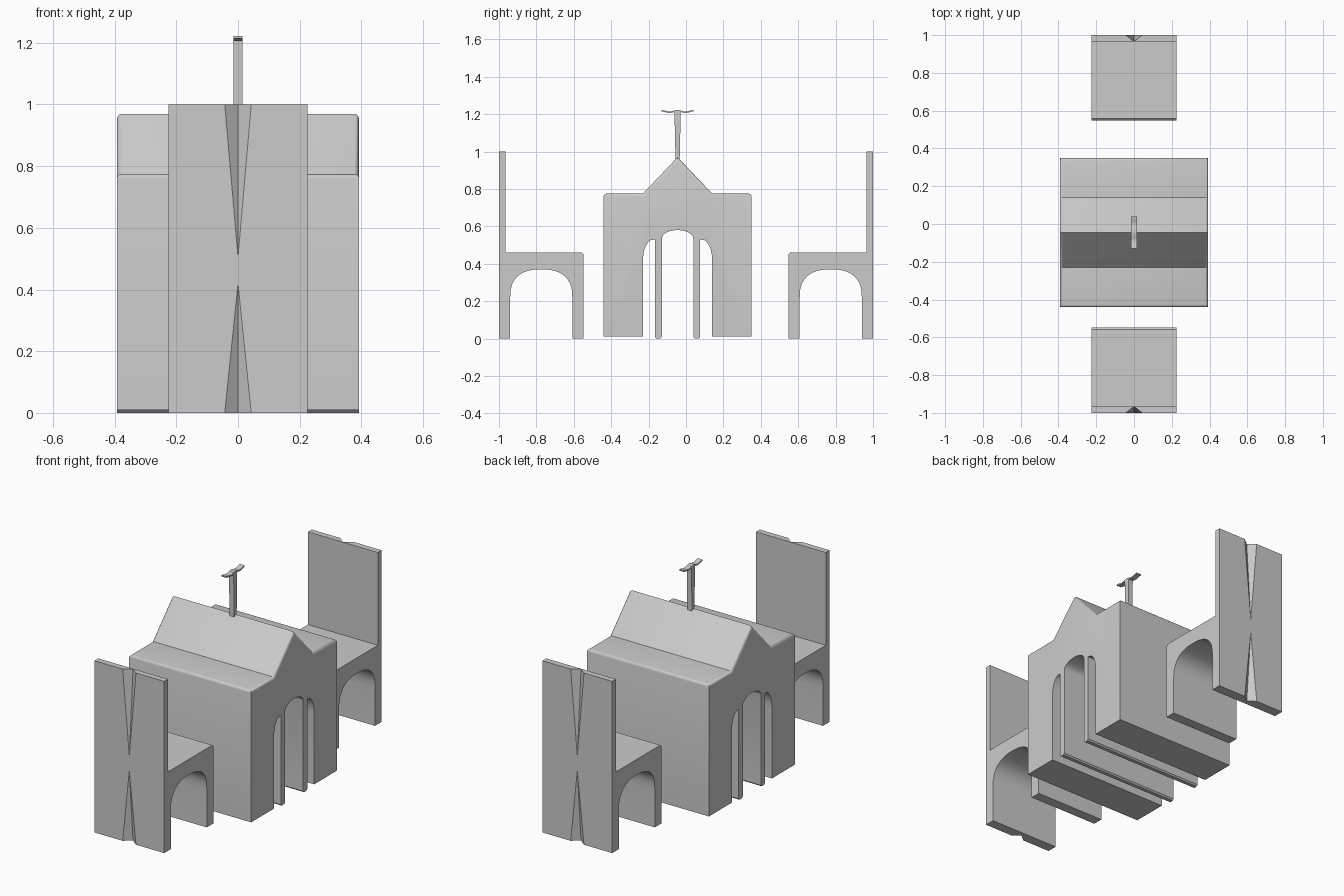
import bpy, bmesh
from math import sin, cos, pi
from mathutils import Vector

cube = bpy.data.objects.get("Cube")
if cube:
    bpy.data.objects.remove(cube)

stone = bpy.data.materials.new("grey_stone")
stone.use_nodes = True
colour = (0.6, 0.6, 0.6, 1)
stone.diffuse_color = colour
stone.node_tree.nodes["Principled BSDF"].inputs["Base Color"].default_value = colour


def finish(bm, name):
    bmesh.ops.recalc_face_normals(bm, faces=bm.faces)
    mesh = bpy.data.meshes.new(name)
    bm.to_mesh(mesh)
    bm.free()
    mesh.materials.append(stone)
    obj = bpy.data.objects.new(name, mesh)
    bpy.context.collection.objects.link(obj)
    return obj


def extrude_profile(name, points, half_width, round_edge=None, radius=0.015):
    """Extrude a (y, z) outline along x, rounding edges chosen by a rule."""
    bm = bmesh.new()
    face = bm.faces.new([bm.verts.new((-half_width, y, z)) for y, z in points])
    geom = bmesh.ops.extrude_face_region(bm, geom=[face])["geom"]
    bmesh.ops.translate(bm, vec=(2 * half_width, 0, 0),
                        verts=[v for v in geom if isinstance(v, bmesh.types.BMVert)])
    if round_edge:
        edges = [e for e in bm.edges if round_edge(e.verts[0].co, e.verts[1].co)]
        bmesh.ops.bevel(bm, geom=edges, offset=radius, segments=3,
                        profile=0.5, affect='EDGES')
    return finish(bm, name)


def smooth(obj):
    bpy.ops.object.select_all(action='DESELECT')
    obj.select_set(True)
    bpy.context.view_layer.objects.active = obj
    bpy.ops.object.shade_smooth_by_angle(angle=0.6)


def arch(y0, y1, base, top, power=2.0, start=pi, end=0.0, steps=16):
    """Points on a rounded arch from y0 to y1."""
    mid, half = (y0 + y1) / 2, (y1 - y0) / 2
    pts = []
    for i in range(steps + 1):
        a = start + (end - start) * i / steps
        c, s = cos(a), max(sin(a), 0)
        pts.append((mid + half * (abs(c) ** (2 / power)) * (1 if c > 0 else -1),
                    base + (top - base) * s ** (2 / power)))
    return pts


# Chapel-like table: gabled block with three arched passages and slim walls
mid = -0.045
half_outline = [(0, 0.97), (0.185, 0.775), (0.395, 0.775), (0.395, 0.01), (0.185, 0.01)]
half_outline += [(0.13 + 0.055 * cos(a), 0.42 + 0.11 * sin(a))
                 for a in [i * pi / 12 for i in range(6)]]
half_outline += [(0.121, 0.53), (0.121, 0.008), (0.113, 0), (0.092, 0), (0.084, 0.008)]
half_outline += [(0.084, 0.535)] + [(0.084 * cos(a), 0.535 + 0.045 * sin(a))
                                    for a in [i * pi / 12 for i in range(1, 7)]]
right_side = [(mid + y, z) for y, z in half_outline]
left_side = [(mid - y, z) for y, z in reversed(half_outline[1:-1])]


def table_edge(a, b):
    upper = min(a.z, b.z) > 0.7
    at_end = abs(a.x - b.x) < 0.001
    eave = not at_end and abs(a.y - mid) > 0.3
    return upper and (at_end or eave)


smooth(extrude_profile("chapel_table", right_side + left_side, 0.393, table_edge))

# Finial: tapered post with a wavy crossbar
extrude_profile("finial_post", [(mid - 0.011, 0.95), (mid + 0.011, 0.95),
                                (mid + 0.017, 1.22), (mid - 0.017, 1.22)], 0.015)
wave = [(mid - 0.085 + 0.17 * i / 24, 1.218 - 0.004 * cos(i / 24 * 4 * pi + pi))
        for i in range(25)]
bar = wave + [(y, z - 0.008) for y, z in reversed(wave)]
smooth(extrude_profile("finial_crossbar", bar, 0.015))


def cut_notch(chair, side, z_end, z_tip):
    """Carve a tapering V groove into the outer face of the chair back."""
    deep = Vector((0, side * 0.966, z_end))
    tip = Vector((0, side, z_tip))
    corners = [Vector((x, side, z_end)) for x in (-0.043, 0.043)]
    far_tip = deep + (tip - deep) * 1.3
    base = [deep] + [deep + (c - deep) * 1.3 for c in corners]
    base = [far_tip + (p - far_tip) * 1.1 for p in base]
    # keep the groove planes while extending the cutter past the chair
    bm = bmesh.new()
    bmesh.ops.convex_hull(bm, input=[bm.verts.new(p) for p in [far_tip] + base])
    cutter = finish(bm, "notch_cutter")
    cutter.hide_render = True
    mod = chair.modifiers.new("notch", 'BOOLEAN')
    mod.operation, mod.solver, mod.object = 'DIFFERENCE', 'EXACT', cutter
    bpy.context.view_layer.objects.active = chair
    bpy.ops.object.modifier_apply(modifier=mod.name)
    bpy.data.objects.remove(cutter)


# Two high-backed chairs facing the table
for name, side in (("front_chair", -1), ("back_chair", 1)):
    outline = [(1, 0), (1, 1), (0.965, 1), (0.965, 0.46), (0.558, 0.46), (0.548, 0.45),
               (0.548, 0), (0.608, 0)]
    outline += arch(0.608, 0.94, 0.22, 0.37, power=2.5) + [(0.94, 0)]
    chair = extrude_profile(name, [(side * y, z) for y, z in outline], 0.225)
    cut_notch(chair, side, 1, 0.505)
    cut_notch(chair, side, 0, 0.42)
    smooth(chair)
